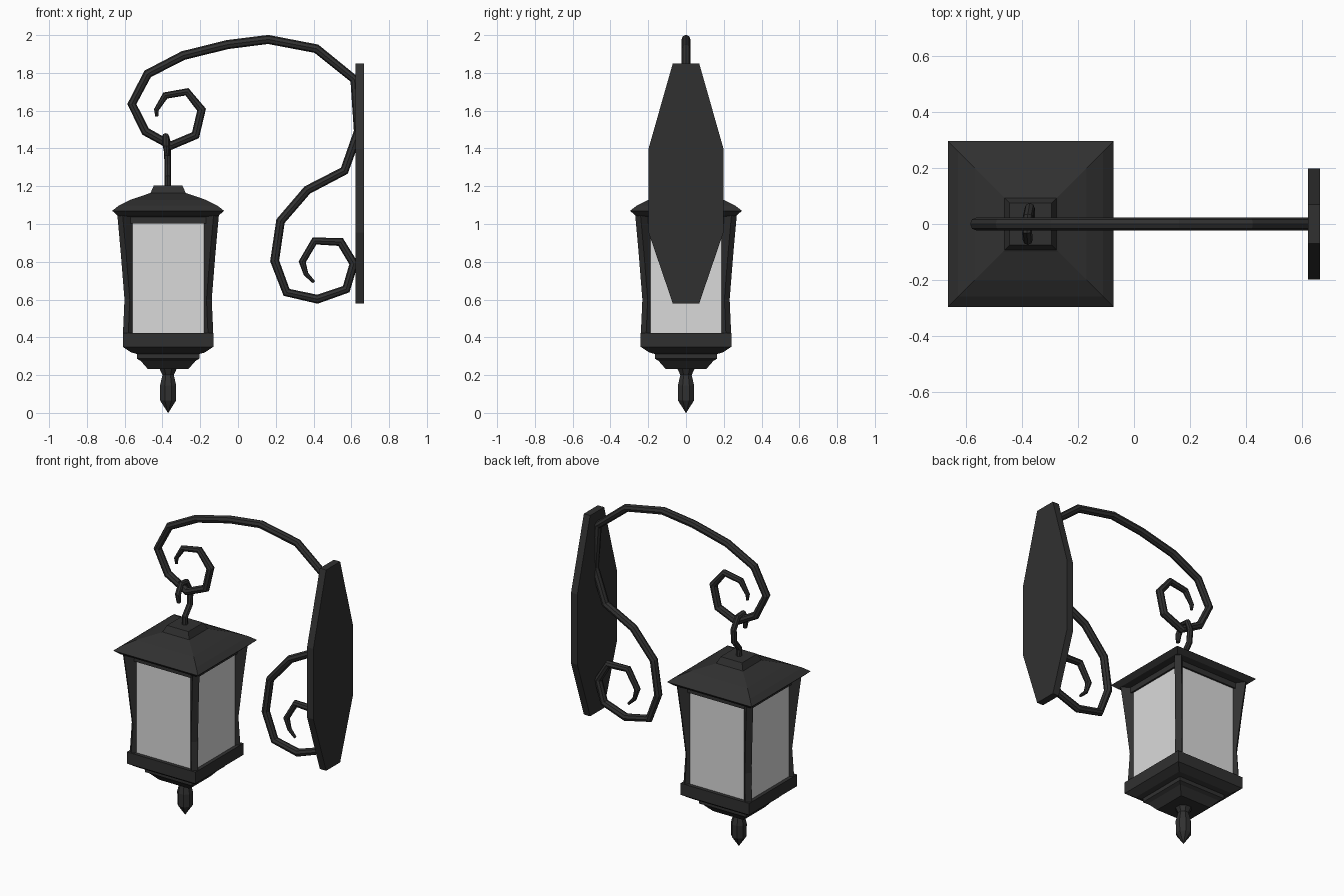
import bpy, bmesh, math
from mathutils import Vector

if "Cube" in bpy.data.objects:
    bpy.data.objects.remove(bpy.data.objects["Cube"])

CX = -0.37  # lantern axis


def material(name, rgb):
    m = bpy.data.materials.new(name)
    m.diffuse_color = (*rgb, 1)
    m.use_nodes = True
    m.node_tree.nodes["Principled BSDF"].inputs["Base Color"].default_value = m.diffuse_color
    return m


IRON = material("dark iron", (0.03, 0.03, 0.03))
GLASS = material("frosted glass", (0.7, 0.7, 0.7))


def finish(bm, name, mat):
    bmesh.ops.recalc_face_normals(bm, faces=bm.faces)
    me = bpy.data.meshes.new(name)
    bm.to_mesh(me)
    bm.free()
    me.materials.append(mat)
    ob = bpy.data.objects.new(name, me)
    bpy.context.collection.objects.link(ob)
    return ob


def turned(name, profile, sides, mat):
    """Stack of regular rings about the lantern axis; profile = (half width, z)."""
    bm = bmesh.new()
    k = 1 / math.cos(math.pi / sides)
    rings = []
    for r, z in profile:
        rings.append([bm.verts.new((CX + r * k * math.cos((i + .5) * math.tau / sides),
                                    r * k * math.sin((i + .5) * math.tau / sides), z))
                      for i in range(sides)])
    for a, b in zip(rings, rings[1:]):
        for i in range(sides):
            j = (i + 1) % sides
            bm.faces.new((a[i], a[j], b[j], b[i]))
    bm.faces.new(rings[0])
    bm.faces.new(rings[-1])
    return finish(bm, name, mat)


def slab(name, points, offset, mat):
    """Flat outline extruded along an offset vector."""
    bm = bmesh.new()
    f = bm.faces.new([bm.verts.new(p) for p in points])
    new = bmesh.ops.extrude_face_region(bm, geom=[f])["geom"]
    bm.faces.ensure_lookup_table()
    bmesh.ops.translate(bm, verts=[v for v in new if isinstance(v, bmesh.types.BMVert)],
                        vec=offset)
    if not any(len(x.verts) == len(points) and all(v in f.verts for v in x.verts)
               for x in bm.faces if f.is_valid):
        bm.verts.ensure_lookup_table()
        bm.faces.new(bm.verts[:len(points)])
    return finish(bm, name, mat)


def tube(name, points, radii, mat, sides=8):
    """Round bar swept along a faceted path lying in one vertical plane."""
    bm = bmesh.new()
    pts = [Vector(p) for p in points]
    span = pts[-1] - pts[0]
    side = Vector((0, 1, 0)) if abs(span.x) > .1 else Vector((1, 0, 0))
    rings = []
    for i, p in enumerate(pts):
        d0 = (p - pts[max(i - 1, 0)]).normalized()
        d1 = (pts[min(i + 1, len(pts) - 1)] - p).normalized()
        up = (d0 + d1).normalized().cross(side).normalized()
        rings.append([bm.verts.new(p + radii[i] * (side * math.cos(a) + up * math.sin(a)))
                      for a in (k * math.tau / sides for k in range(sides))])
    for a, b in zip(rings, rings[1:]):
        for i in range(sides):
            j = (i + 1) % sides
            bm.faces.new((a[i], a[j], b[j], b[i]))
    bm.faces.new(rings[0])
    bm.faces.new(rings[-1])
    return finish(bm, name, mat)


# wall plate: long octagon
half = [(.07, 1.85), (.198, 1.40), (.198, .955), (.07, .58)]
outline = half + [(-y, z) for y, z in reversed(half)]
slab("wall_plate", [(.622, y, z) for y, z in outline], (.044, 0, 0), IRON)

# scrolled arm, from upper curl over the top to lower curl
path = [(-.43, 1.57), (-.432, 1.605), (-.385, 1.68), (-.27, 1.70), (-.193, 1.605),
        (-.225, 1.47), (-.355, 1.415), (-.49, 1.49), (-.562, 1.635), (-.478, 1.795),
        (-.29, 1.892), (-.055, 1.95), (.16, 1.977), (.415, 1.928), (.617, 1.765),
        (.637, 1.49), (.563, 1.282), (.367, 1.18), (.225, 1.015), (.194, .805),
        (.257, .638), (.42, .602), (.573, .655), (.613, .79), (.543, .905),
        (.405, .91), (.34, .80), (.36, .735), (.402, .692)]
taper = {0: .008, 1: .013, 2: .019, 3: .021}
n = len(path)
tube("scroll_arm", [(x, 0, z) for x, z in path],
     [taper.get(min(i, n - 1 - i), .024) for i in range(n)], IRON)

# hanging hook, looping over the upper curl
hook = [(-.372, 0, 1.19), (-.372, 0, 1.25), (-.372, .05, 1.31), (-.373, .057, 1.39),
        (-.38, .025, 1.46), (-.383, -.025, 1.465), (-.38, -.057, 1.41), (-.376, -.055, 1.36)]
tube("hook", hook, [.018] * 7 + [.012], IRON)

# lantern roof with cap and eave
turned("roof", [(.075, 1.205), (.093, 1.165), (.10, 1.162), (.20, 1.128), (.26, 1.098),
                (.296, 1.07), (.268, 1.045), (.228, 1.038), (.228, 1.003)], 4, IRON)

# glass body
turned("glass", [(.217, .40), (.217, 1.02)], 4, GLASS)

# curved corner posts set as diagonal fins
fin = [(.255, 1.05), (.237, .85), (.217, .60), (.225, .42), (.225, .37),
       (.19, .37), (.19, 1.05)]
T = .014
for sx in (-1, 1):
    for sy in (-1, 1):
        slab("corner_post", [(CX + sx * (c - T), sy * (c + T), z) for c, z in fin],
             (sx * 2 * T, -sy * 2 * T, 0), IRON)

# stepped base
turned("base", [(.24, .423), (.24, .35), (.195, .32), (.165, .312), (.165, .287),
                (.145, .275), (.107, .232)], 4, IRON)

# finial
turned("finial", [(.046, .235), (.03, .20), (.043, .145), (.042, .065), (.001, 0)], 8, IRON)
